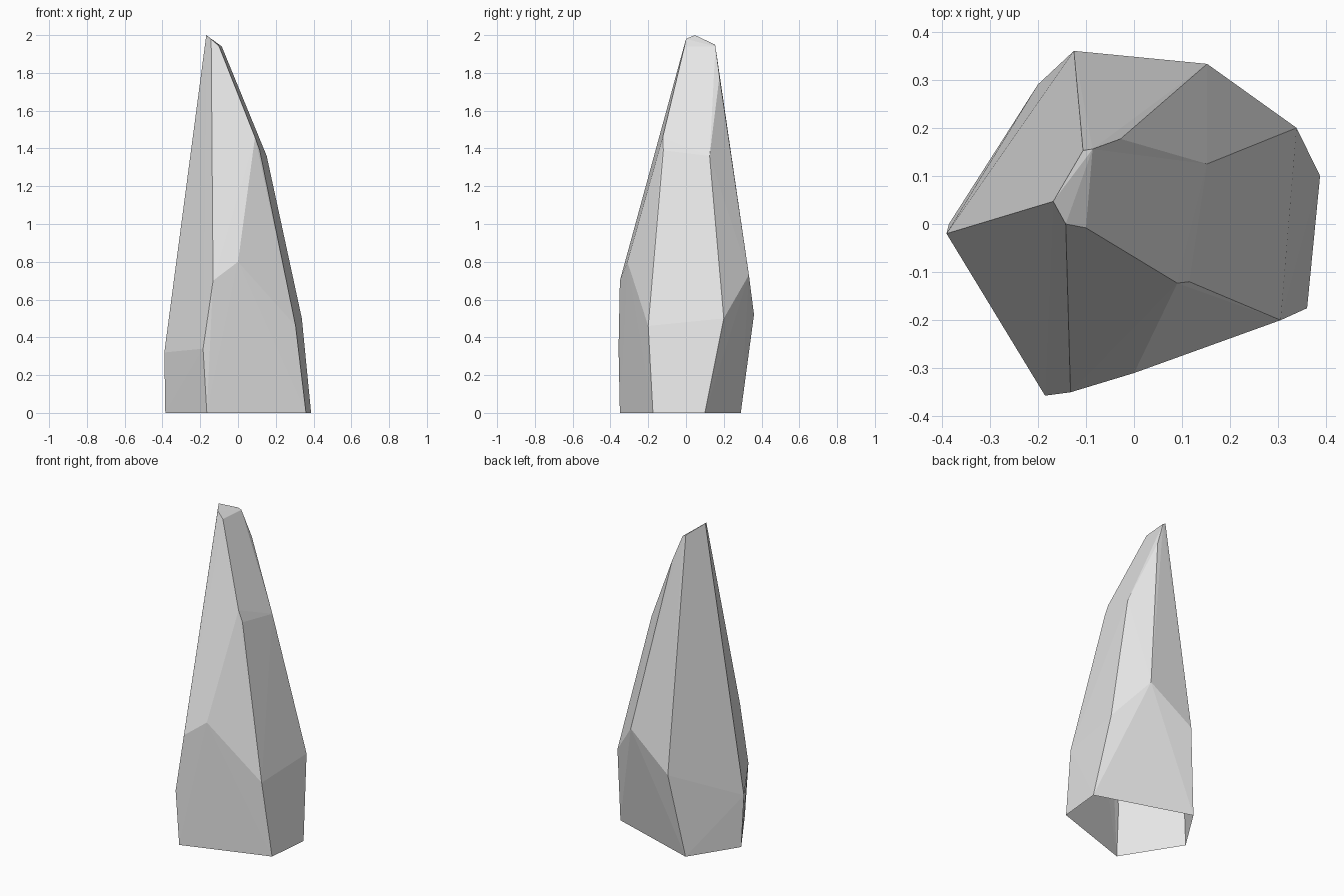
import bpy
import bmesh

# Remove the default cube only
default_cube = bpy.data.objects.get("Cube")
if default_cube:
    bpy.data.objects.remove(default_cube, do_unlink=True)


def make_material(name, colour):
    material = bpy.data.materials.new(name)
    material.use_nodes = True
    material.diffuse_color = colour
    shader = next(n for n in material.node_tree.nodes if n.type == "BSDF_PRINCIPLED")
    shader.inputs["Base Color"].default_value = colour
    shader.inputs["Roughness"].default_value = 0.8
    return material


def faceted_rock(name, corners, material):
    """Wrap flat facets around the corner points and leave the underside open."""
    bm = bmesh.new()
    for corner in corners:
        bm.verts.new(corner)
    bmesh.ops.convex_hull(bm, input=bm.verts[:])

    # Open underside
    underside = [f for f in bm.faces if all(v.co.z < 0.001 for v in f.verts)]
    bmesh.ops.delete(bm, geom=underside, context="FACES")
    loose = [v for v in bm.verts if not v.link_faces]
    bmesh.ops.delete(bm, geom=loose, context="VERTS")
    bmesh.ops.recalc_face_normals(bm, faces=bm.faces[:])
    for face in bm.faces:
        face.smooth = False

    mesh = bpy.data.meshes.new(name)
    bm.to_mesh(mesh)
    bm.free()
    mesh.materials.append(material)
    rock = bpy.data.objects.new(name, mesh)
    bpy.context.collection.objects.link(rock)
    return rock


# Corner rings of the spire, from the ground upwards
ground_ring = [(-.385, 0, 0), (-.165, -.35, 0), (.36, -.175, 0),
               (.387, .1, 0), (-.2, .29, 0)]
lower_ring = [(-.39, -.02, .32), (-.185, -.357, .34), (.305, -.2, .46),
              (.338, .2, .5), (-.125, .36, .52)]
shoulder_ring = [(-.132, -.35, .7), (0, -.31, .8), (.152, .333, .73)]
upper_ring = [(.09, -.123, 1.46), (.115, -.12, 1.39), (.152, .125, 1.36),
              (-.028, .177, 1.78)]
tip_ring = [(-.168, .047, 2), (-.142, 0, 1.98), (-.1, -.008, 1.94),
            (-.086, .156, 1.94), (-.106, .153, 1.95)]

stone_grey = make_material("stone grey", (0.8, 0.8, 0.8, 1))
faceted_rock("rock_spire",
             ground_ring + lower_ring + shoulder_ring + upper_ring + tip_ring,
             stone_grey)
